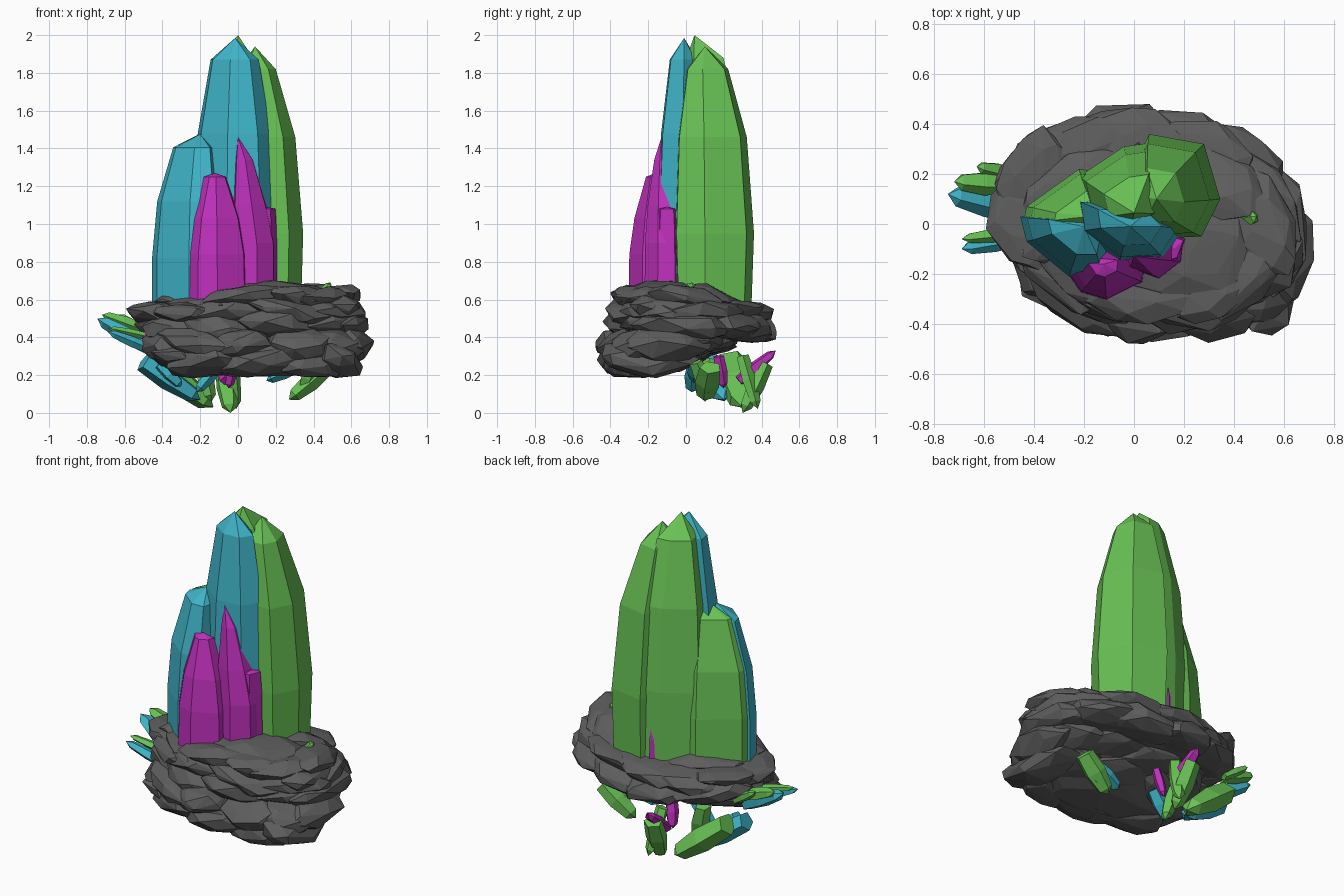
import bpy, bmesh, math, random
from mathutils import Vector, Matrix

if "Cube" in bpy.data.objects:
    bpy.data.objects.remove(bpy.data.objects["Cube"])

random.seed(23)


def material(name, rgb):
    m = bpy.data.materials.new(name)
    m.diffuse_color = (*rgb, 1)
    m.use_nodes = True
    m.node_tree.nodes["Principled BSDF"].inputs["Base Color"].default_value = m.diffuse_color
    return m


GREEN = material("green", (0.14, 0.54, 0.09))
CYAN = material("cyan", (0.05, 0.46, 0.58))
PINK = material("magenta", (0.52, 0.03, 0.50))
ROCK = material("dark_rock", (0.11, 0.11, 0.11))


def finish(bm, name, mat):
    bmesh.ops.recalc_face_normals(bm, faces=bm.faces)
    me = bpy.data.meshes.new(name)
    bm.to_mesh(me)
    bm.free()
    me.materials.append(mat)
    ob = bpy.data.objects.new(name, me)
    bpy.context.collection.objects.link(ob)
    return ob


def loft(bm, rings, tip):
    loops = [[bm.verts.new(p) for p in r] for r in rings]
    n = len(loops[0])
    for a, b in zip(loops, loops[1:]):
        for i in range(n):
            j = (i + 1) % n
            bm.faces.new((a[i], a[j], b[j], b[i]))
    t = bm.verts.new(tip)
    for i in range(n):
        bm.faces.new((loops[-1][i], loops[-1][(i + 1) % n], t))
    bm.faces.new(loops[0][::-1])


# Upright crystal: footprint polygon lofted through (z, scale, drift to apex)
def crystal(name, mat, foot, levels, apex):
    c0 = sum((Vector(p) for p in foot), Vector((0, 0))) / len(foot)
    rings = []
    for z, s, t in levels:
        c = c0.lerp(Vector(apex[:2]), t)
        rings.append([(*(c + (Vector(p) - c0) * s), z) for p in foot])
    bm = bmesh.new()
    loft(bm, rings, apex)
    return finish(bm, name, mat)


# Main crystals
crystal("green_right_crystal", GREEN,
        [(.06, .36), (.28, .32), (.345, .1), (.27, -.05), (.04, -.06), (-.03, .15)],
        [(.5, .93, 0), (.95, 1, 0), (1.46, .87, .25), (1.82, .52, .8)], (.09, .1, 1.94))
crystal("green_back_crystal", GREEN,
        [(-.04, .31), (.1, .33), (.14, .05), (-.02, -.02), (-.18, .03), (-.22, .19)],
        [(.5, .97, 0), (1.0, 1, 0), (1.5, .89, .15), (1.88, .56, .5)], (.0, .045, 2.0))
crystal("cyan_tall_crystal", CYAN,
        [(-.24, .1), (-.22, -.03), (-.06, -.15), (.12, -.14), (.2, -.02), (.1, .08)],
        [(.5, 1, 0), (1.08, .98, 0), (1.48, .88, .2), (1.87, .58, .75)], (-.015, -.01, 1.985))
crystal("cyan_left_crystal", CYAN,
        [(-.455, .03), (-.43, -.07), (-.26, -.21), (-.12, -.21), (-.08, -.02), (-.2, .05)],
        [(.5, 1, 0), (.82, 1, 0), (1.12, .89, .1), (1.405, .58, .5)], (-.2, -.01, 1.475))
crystal("green_left_crystal", GREEN,
        [(-.43, .07), (-.22, .22), (-.07, .2), (-.07, .0), (-.28, -.03), (-.44, .02)],
        [(.5, 1, 0), (.85, 1, 0), (1.13, .9, .12), (1.42, .58, .6)], (-.18, .03, 1.488))
crystal("magenta_left_crystal", PINK,
        [(-.3, -.14), (-.21, -.27), (-.11, -.3), (.03, -.23), (.045, -.1), (-.2, -.08)],
        [(.5, 1.05, 0), (.84, 1, .0), (1.03, .8, .15), (1.25, .34, .5)], (-.12, -.16, 1.27))
crystal("magenta_right_crystal", PINK,
        [(-.03, -.1), (-.01, -.18), (.1, -.22), (.19, -.15), (.2, -.05), (.0, -.04)],
        [(.5, 1, 0), (.9, .97, .0), (1.1, .8, .3), (1.34, .42, .62)], (.0, -.13, 1.46))
crystal("magenta_side_crystal", PINK,
        [(.12, -.16), (.175, -.14), (.205, -.06), (.12, -.03)],
        [(.5, 1.05, 0), (.95, 1, 0), (1.08, .85, .1)], (.16, -.1, 1.09))
crystal("magenta_back_sliver", PINK,
        [(-.01, .31), (.02, .33), (.04, .29), (.0, .26)],
        [(.5, 1, 0), (.7, .9, 0)], (.02, .3, .86))


# Small shards growing out of the rock, from root p to point q
def shard(name, mat, p, q, r):
    p, q = Vector(p), Vector(q)
    d = q - p
    rot = d.to_track_quat('Z', 'Y').to_matrix()
    rings = []
    for t, s in ((0, .85), (.45, 1), (.86, .7)):
        rings.append([p + d * t + rot @ Vector((math.cos(k * math.tau / 5) * r * s,
                      math.sin(k * math.tau / 5) * r * s * .75, 0)) for k in range(5)])
    bm = bmesh.new()
    loft(bm, rings, q)
    return finish(bm, name, mat)


shards = [
    (CYAN, (-.46, .06, .34), (-.745, .12, .5), .06),
    (GREEN, (-.5, .16, .44), (-.72, .17, .52), .05),
    (GREEN, (-.48, .2, .42), (-.63, .23, .52), .035),
    (CYAN, (-.45, -.05, .33), (-.69, -.1, .43), .04),
    (GREEN, (-.46, -.03, .40), (-.69, -.06, .45), .03),
    (PINK, (-.4, -.02, .42), (-.52, -.04, .40), .04),
    (CYAN, (-.5, .13, .27), (-.2, .2, .07), .085),
    (CYAN, (-.42, .1, .26), (-.3, .12, .14), .06),
    (GREEN, (-.45, .24, .28), (-.13, .3, .03), .1),
    (GREEN, (-.2, .12, .28), (-.14, .1, .06), .06),
    (CYAN, (-.1, .05, .26), (-.22, .03, .11), .05),
    (GREEN, (-.07, .42, .26), (-.04, .3, .0), .065),
    (GREEN, (-.05, .3, .3), (-.01, .38, .02), .05),
    (PINK, (-.06, .28, .17), (-.07, .475, .33), .045),
    (PINK, (-.02, .17, .3), (-.05, .2, .13), .04),
    (GREEN, (.47, .13, .24), (.27, .1, .07), .07),
    (GREEN, (.4, .05, .27), (.34, .12, .09), .05),
    (CYAN, (.32, .06, .25), (.15, .05, .17), .05),
    (GREEN, (.43, .01, .6), (.49, .03, .69), .035),
    (GREEN, (.5, .07, .54), (.58, .07, .63), .035),
]
for k, (mat, p, q, r) in enumerate(shards):
    shard("small_shard_%02d" % (k + 1), mat, p, q, r)


# Rock base: convex faceted slabs, layered in rings
def slab(bm, c, size, yaw, tilt, roll=0, n=32):
    rot = (Matrix.Rotation(yaw, 3, 'Z') @ Matrix.Rotation(tilt, 3, 'X')
           @ Matrix.Rotation(roll, 3, 'Y'))
    vs = []
    for k in range(n):
        z = 1 - 2 * (k + .5) / n
        a = k * 2.39996 + random.uniform(-.35, .35)
        h = math.sqrt(1 - z * z)
        v = Vector((h * math.cos(a), h * math.sin(a), z)) * random.uniform(.9, 1.08)
        v = Vector((v.x * size[0], v.y * size[1], v.z * size[2]))
        vs.append(bm.verts.new(Vector(c) + rot @ v))
    res = bmesh.ops.convex_hull(bm, input=vs)
    bmesh.ops.delete(bm, geom=[g for g in res["geom_interior"]
                               if isinstance(g, bmesh.types.BMVert)], context='VERTS')


bm = bmesh.new()
# broad cores
slab(bm, (.05, .03, .48), (.54, .37, .16), -.15, 0, 0, 60)
slab(bm, (.1, -.15, .31), (.52, .28, .14), 0, 0, 0, 60)
slab(bm, (.16, -.10, .60), (.38, .25, .11), -.1, 0, 0, 50)
# layers: centre x, y, z, outer radii, ring rotation, thickness, number of slabs
for cx, cy, z, rx, ry, turn, th, n in (
        (.10, -.02, .605, .56, .37, -.12, .065, 9),
        (.05, .02, .545, .635, .43, -.18, .08, 11),
        (.06, .03, .455, .63, .44, -.15, .085, 10),
        (.10, -.10, .345, .63, .37, -.08, .09, 10),
        (.10, -.16, .265, .57, .30, -.05, .08, 8)):
    off = random.uniform(0, 1)
    for i in range(n):
        a = (i + off + random.uniform(-.15, .15)) * math.tau / n
        ca, sa = math.cos(a), math.sin(a)
        k = random.uniform(.96, 1.05)
        o = Matrix.Rotation(turn, 2) @ Vector(((rx - .15) * ca * k, (ry - .135) * sa * k))
        size = (random.uniform(.2, .28), random.uniform(.13, .16), th * random.uniform(.8, 1.2))
        slab(bm, (cx + o.x, cy + o.y, z + random.uniform(-.02, .02)), size,
             math.atan2(ry * ca, -rx * sa) + turn + random.uniform(-.25, .25),
             random.uniform(-.28, .25), random.uniform(-.2, .2))
# slope the top down to the left and back, lift the underside at the back
for v in bm.verts:
    x, y, z = v.co
    if z > .55:
        z -= (z - .55) * max(0, min(.5, max((-x - .1) / .45, (y - .1) / .35)))
    if z < .4:
        z += (.4 - z) * max(0, min(.5, (y + .2) / .75))
    if z < .2:
        z = .2 - (.2 - z) * .6
    v.co = (max(-.6, min(.74, x)), max(-.48, min(.48, y)), max(.15, min(.72, z)))
bmesh.ops.dissolve_degenerate(bm, edges=bm.edges, dist=.0005)
finish(bm, "rock_base", ROCK)
